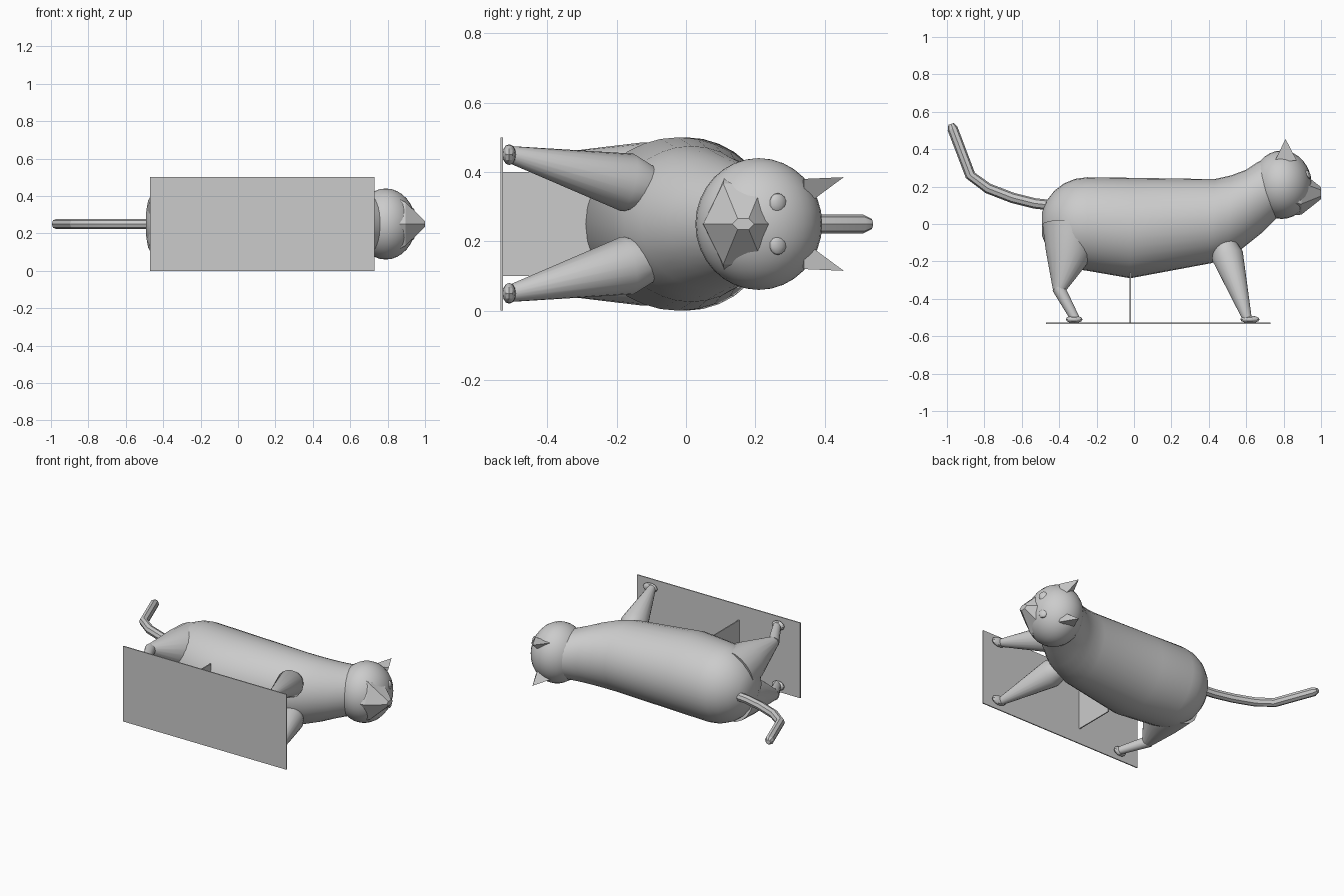
import bpy, bmesh, math
from mathutils import Vector, Matrix

if "Cube" in bpy.data.objects:
    bpy.data.objects.remove(bpy.data.objects["Cube"])

MID = 0.25  # height of the symmetry plane; the animal lies on its side

grey = bpy.data.materials.new("plain grey")
grey.use_nodes = True
COLOUR = (0.6, 0.6, 0.6, 1)
grey.diffuse_color = COLOUR
grey.node_tree.nodes["Principled BSDF"].inputs["Base Color"].default_value = COLOUR


def finish(name, bm, angle=30):
    bmesh.ops.recalc_face_normals(bm, faces=bm.faces)
    mesh = bpy.data.meshes.new(name)
    bm.to_mesh(mesh)
    bm.free()
    mesh.materials.append(grey)
    ob = bpy.data.objects.new(name, mesh)
    ob.location.z = MID
    bpy.context.collection.objects.link(ob)
    if angle:
        bpy.ops.object.select_all(action="DESELECT")
        ob.select_set(True)
        bpy.context.view_layer.objects.active = ob
        bpy.ops.object.shade_smooth_by_angle(angle=math.radians(angle))
    return ob


def loft(name, rings, sides, angle=30):
    """Skin rings given as (centre, half axis, half axis)."""
    bm = bmesh.new()
    loops = []
    for c, u, v in rings:
        turn = [2 * math.pi * i / sides for i in range(sides)]
        loops.append([bm.verts.new(c + u * math.cos(a) + v * math.sin(a)) for a in turn])
    for a, b in zip(loops, loops[1:]):
        for i in range(sides):
            j = (i + 1) % sides
            bm.faces.new((a[i], a[j], b[j], b[i]))
    bm.faces.new(loops[0])
    bm.faces.new(loops[-1])
    return finish(name, bm, angle)


def tube(name, path, sides, angle=30):
    """Round limb through (x, y, side, radius) points."""
    pts = [Vector(p[:3]) for p in path]
    rings = []
    for i, p in enumerate(pts):
        t = (pts[min(i + 1, len(pts) - 1)] - pts[max(i - 1, 0)]).normalized()
        u = t.cross(Vector((0, 0, 1))).normalized()
        rings.append((p, u * path[i][3], t.cross(u) * path[i][3]))
    return loft(name, rings, sides, angle)


def ellipsoid(name, centre, size, segments=16, turn=0):
    bm = bmesh.new()
    bmesh.ops.create_uvsphere(bm, u_segments=segments, v_segments=segments // 2, radius=1)
    mat = Matrix.Translation(centre) @ Matrix.Rotation(turn, 4, "Z") @ Matrix.Diagonal((*size, 1))
    bmesh.ops.transform(bm, matrix=mat, verts=bm.verts)
    return finish(name, bm)


def box(name, centre, size):
    bm = bmesh.new()
    bmesh.ops.create_cube(bm, size=1)
    mat = Matrix.Translation(centre) @ Matrix.Diagonal((*size, 1))
    bmesh.ops.transform(bm, matrix=mat, verts=bm.verts)
    return finish(name, bm, 0)


# body: rounded rump, then sections as (top x, top y, bottom x, bottom y, half width)
sections = []
for k in range(1, 7):
    a = math.radians(15 * k)
    x, r = -0.25 - 0.25 * math.cos(a), 0.25 * math.sin(a)
    sections.append((x, r, x, -r, r))
sections += [
    (-0.02, 0.247, -0.02, -0.29, 0.25),
    (0.43, 0.24, 0.41, -0.21, 0.225),
    (0.52, 0.26, 0.50, -0.18, 0.21),
    (0.60, 0.29, 0.58, -0.13, 0.19),
    (0.66, 0.33, 0.68, -0.05, 0.165),
    (0.70, 0.35, 0.77, 0.04, 0.15),
]
rings = []
for tx, ty, bx, by, w in sections:
    top, low = Vector((tx, ty, 0)), Vector((bx, by, 0))
    rings.append(((top + low) / 2, (top - low) / 2, Vector((0, 0, w))))
loft("body", rings, 32)

# head and faceted snout
ellipsoid("head", (0.79, 0.21, 0), (0.16, 0.183, 0.19), 32)
loft("snout", [
    (Vector((0.83, 0.18, 0)), Vector((0, 0.135, 0)), Vector((0, 0, 0.17))),
    (Vector((0.895, 0.165, 0)), Vector((0, 0.115, 0)), Vector((0, 0, 0.135))),
    (Vector((1.0, 0.165, 0)), Vector((0, 0.032, 0)), Vector((0, 0, 0.018))),
], 6, 15)

# tail
tube("tail", [(-0.44, 0.1, 0, 0.028), (-0.53, 0.11, 0, 0.028), (-0.65, 0.14, 0, 0.028),
              (-0.78, 0.19, 0, 0.028), (-0.875, 0.26, 0, 0.028),
              (-0.97, 0.51, 0, 0.028), (-0.978, 0.535, 0, 0.015)], 8, 25)

# paired parts
for side, s in (("left", -1), ("right", 1)):
    tube(side + "_front_leg", [
        (0.475, -0.085, s * 0.10, 0.03), (0.483, -0.11, s * 0.105, 0.065),
        (0.50, -0.17, s * 0.12, 0.085), (0.605, -0.505, s * 0.2, 0.025)], 20)
    tube(side + "_hind_thigh", [
        (-0.335, -0.02, s * 0.08, 0.155), (-0.35, -0.16, s * 0.115, 0.125),
        (-0.40, -0.35, s * 0.175, 0.036), (-0.395, -0.38, s * 0.18, 0.025)], 20)
    tube(side + "_hind_shin", [
        (-0.405, -0.34, s * 0.175, 0.035), (-0.31, -0.515, s * 0.2, 0.024)], 14)
    ellipsoid(side + "_front_paw", (0.62, -0.51, s * 0.2), (0.052, 0.02, 0.03), 12)
    ellipsoid(side + "_hind_paw", (-0.32, -0.51, s * 0.2), (0.045, 0.02, 0.03), 12)
    ellipsoid(side + "_eye", (0.928, 0.265, s * 0.06), (0.014, 0.027, 0.029), 14, 0.5)

    # pointed ear on a triangular foot
    bm = bmesh.new()
    tip, back, front, inner = [bm.verts.new(p) for p in (
        (0.81, 0.455, s * 0.135), (0.75, 0.33, s * 0.12),
        (0.87, 0.34, s * 0.13), (0.84, 0.34, s * 0.05))]
    for f in ((tip, back, front), (tip, front, inner), (tip, inner, back), (back, inner, front)):
        bm.faces.new(f)
    finish(side + "_ear", bm, 0)

# stand: ground plate and upright brace under the belly
box("base_plate", (0.13, -0.531, 0), (1.2, 0.007, 0.5))
box("belly_brace", (-0.02, -0.395, 0), (0.007, 0.27, 0.3))
